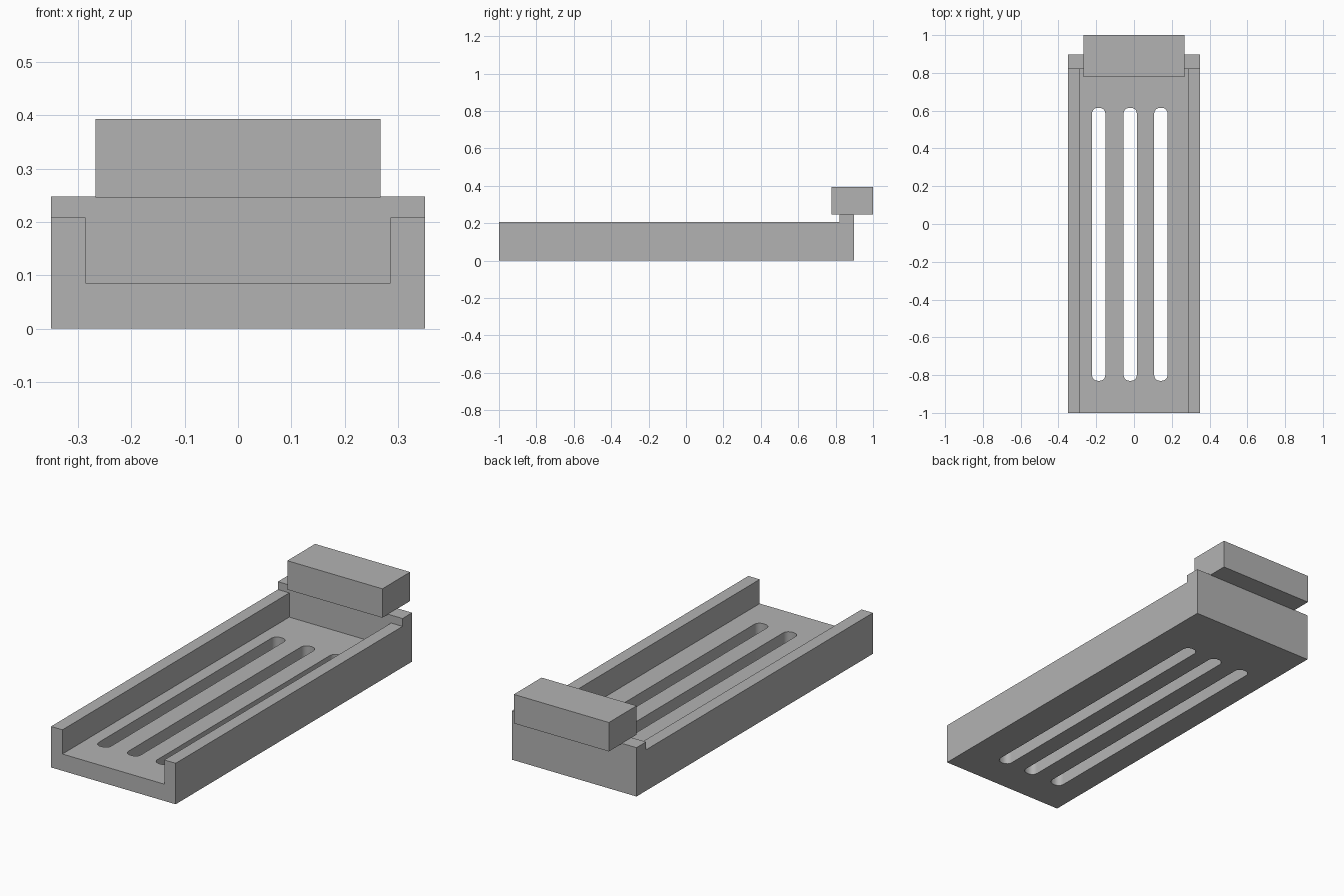
import bpy, bmesh, math

if "Cube" in bpy.data.objects:
    bpy.data.objects.remove(bpy.data.objects["Cube"])

grey = bpy.data.materials.new("plain grey")
grey.diffuse_color = (0.45, 0.45, 0.45, 1)
grey.use_nodes = True
grey.node_tree.nodes["Principled BSDF"].inputs["Base Color"].default_value = grey.diffuse_color


def prism(name, outline, z0, z1):
    """Extrude a counter-clockwise xy outline from z0 to z1."""
    bm = bmesh.new()
    base = bm.faces.new([bm.verts.new((x, y, z0)) for x, y in outline])
    top = bmesh.ops.extrude_face_region(bm, geom=[base])["geom"]
    verts = [v for v in top if isinstance(v, bmesh.types.BMVert)]
    bmesh.ops.translate(bm, verts=verts, vec=(0, 0, z1 - z0))
    bmesh.ops.recalc_face_normals(bm, faces=bm.faces)
    mesh = bpy.data.meshes.new(name)
    bm.to_mesh(mesh)
    bm.free()
    mesh.materials.append(grey)
    obj = bpy.data.objects.new(name, mesh)
    bpy.context.collection.objects.link(obj)
    return obj


def rect(x0, x1, y0, y1):
    return [(x0, y0), (x1, y0), (x1, y1), (x0, y1)]


def rounded_rect(x0, x1, y0, y1, r, steps=6):
    corners = [(x1 - r, y1 - r), (x0 + r, y1 - r), (x0 + r, y0 + r), (x1 - r, y0 + r)]
    return [(cx + r * math.cos(a), cy + r * math.sin(a))
            for q, (cx, cy) in enumerate(corners)
            for a in [(q + i / steps) * math.pi / 2 for i in range(steps + 1)]]


def cut(target, cutter):
    cutter.hide_render = True
    mod = target.modifiers.new("cut", "BOOLEAN")
    mod.operation = "DIFFERENCE"
    mod.solver = "EXACT"
    mod.object = cutter
    bpy.context.view_layer.objects.active = target
    bpy.ops.object.modifier_apply(modifier=mod.name)
    bpy.data.objects.remove(cutter)


# Tray: solid body with a raised back wall and an open front
tray = prism("tray", rect(-0.35, 0.35, -1.0, 0.897), 0, 0.248)
cut(tray, prism("side_wall_cutter", rect(-0.5, 0.5, -1.2, 0.82), 0.208, 0.5))
cut(tray, prism("channel_cutter", rect(-0.286, 0.286, -1.2, 0.82), 0.085, 0.5))

# Three long slots through the floor
for x in (-0.187, -0.02, 0.142):
    cut(tray, prism("slot_cutter",
                    rounded_rect(x - 0.035, x + 0.035, -0.83, 0.615, 0.03), -0.1, 0.15))

# Block resting on the back wall
prism("head_block", rect(-0.267, 0.267, 0.777, 1.0), 0.246, 0.393)

# Smooth slot ends, sharp edges elsewhere
bpy.ops.object.select_all(action="DESELECT")
tray.select_set(True)
bpy.context.view_layer.objects.active = tray
bpy.ops.object.shade_smooth_by_angle(angle=math.radians(30))
